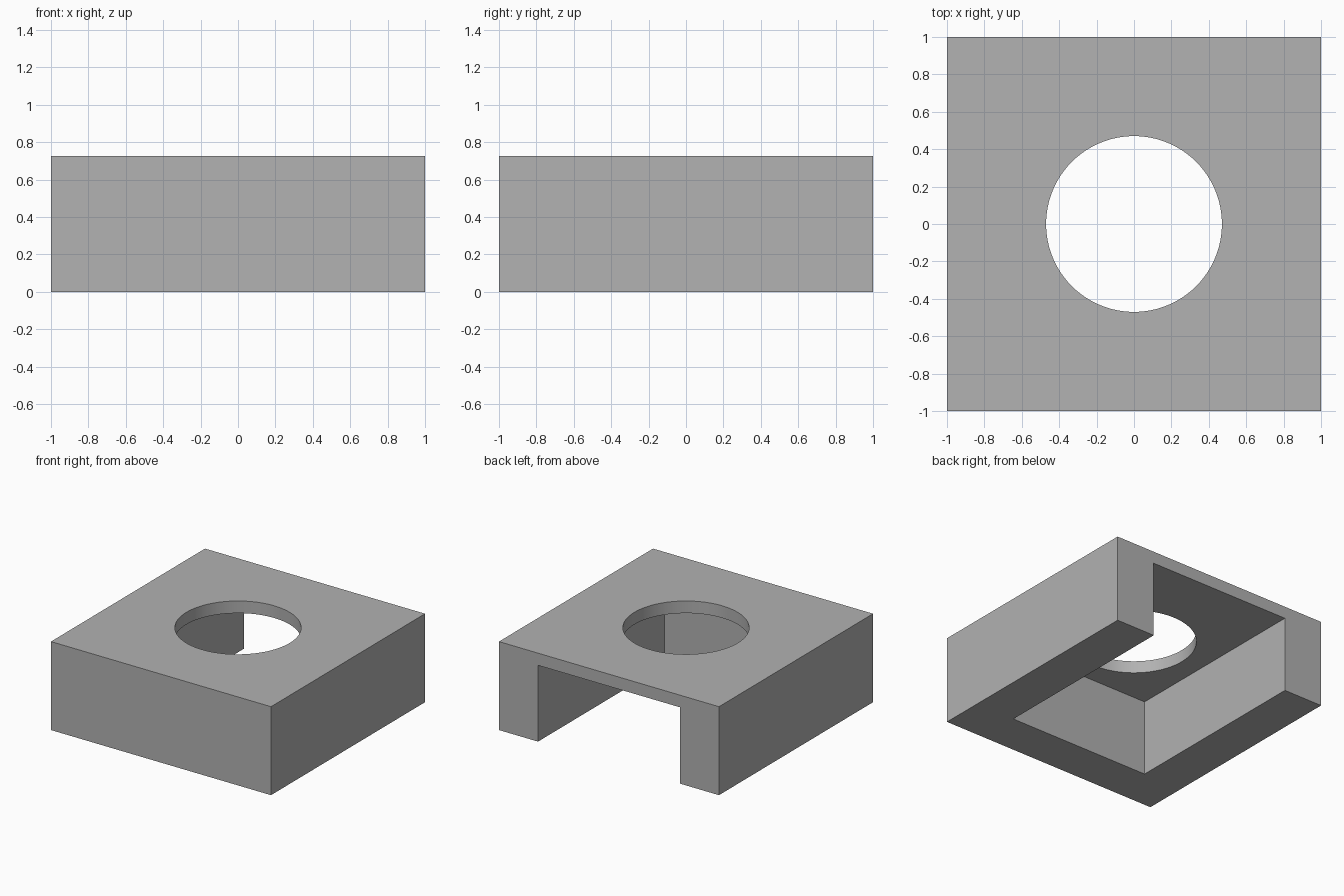
import bpy
import math

WIDTH = 2.0
HEIGHT = 0.727
WALL = 0.355
TOP = 0.1
HOLE_RADIUS = 0.47

if "Cube" in bpy.data.objects:
    bpy.data.objects.remove(bpy.data.objects["Cube"], do_unlink=True)

# One grey for the whole body
grey = bpy.data.materials.new("plain grey")
grey.use_nodes = True
colour = (0.445, 0.445, 0.445, 1)
grey.diffuse_color = colour
grey.node_tree.nodes["Principled BSDF"].inputs["Base Color"].default_value = colour


def box(name, low, high):
    """Axis-aligned box between two corners."""
    centre = [(a + b) / 2 for a, b in zip(low, high)]
    bpy.ops.mesh.primitive_cube_add(size=1, location=centre)
    obj = bpy.context.object
    obj.name = name
    obj.scale = [b - a for a, b in zip(low, high)]
    bpy.ops.object.transform_apply(location=True, rotation=False, scale=True)
    return obj


def cut(target, cutter):
    """Subtract the cutter from the target, then discard it."""
    cutter.hide_render = True
    bpy.context.view_layer.objects.active = target
    mod = target.modifiers.new("cut", "BOOLEAN")
    mod.operation = "DIFFERENCE"
    mod.solver = "EXACT"
    mod.object = cutter
    bpy.ops.object.modifier_apply(modifier=mod.name)
    bpy.data.objects.remove(cutter, do_unlink=True)


# Solid block
half = WIDTH / 2
block = box("block", (-half, -half, 0), (half, half, HEIGHT))
block.data.materials.append(grey)

# Pocket underneath, open at the back
inner = half - WALL
cut(block, box("pocket_cutter", (-inner, -inner, -1), (inner, half + 1, HEIGHT - TOP)))

# Round hole through the top plate
bpy.ops.mesh.primitive_cylinder_add(vertices=96, radius=HOLE_RADIUS, depth=1,
                                    location=(0, 0, HEIGHT))
hole = bpy.context.object
hole.name = "hole_cutter"
cut(block, hole)

# Smooth hole wall, crisp edges elsewhere
bpy.ops.object.select_all(action="DESELECT")
block.select_set(True)
bpy.context.view_layer.objects.active = block
bpy.ops.object.shade_smooth_by_angle(angle=math.radians(30))
